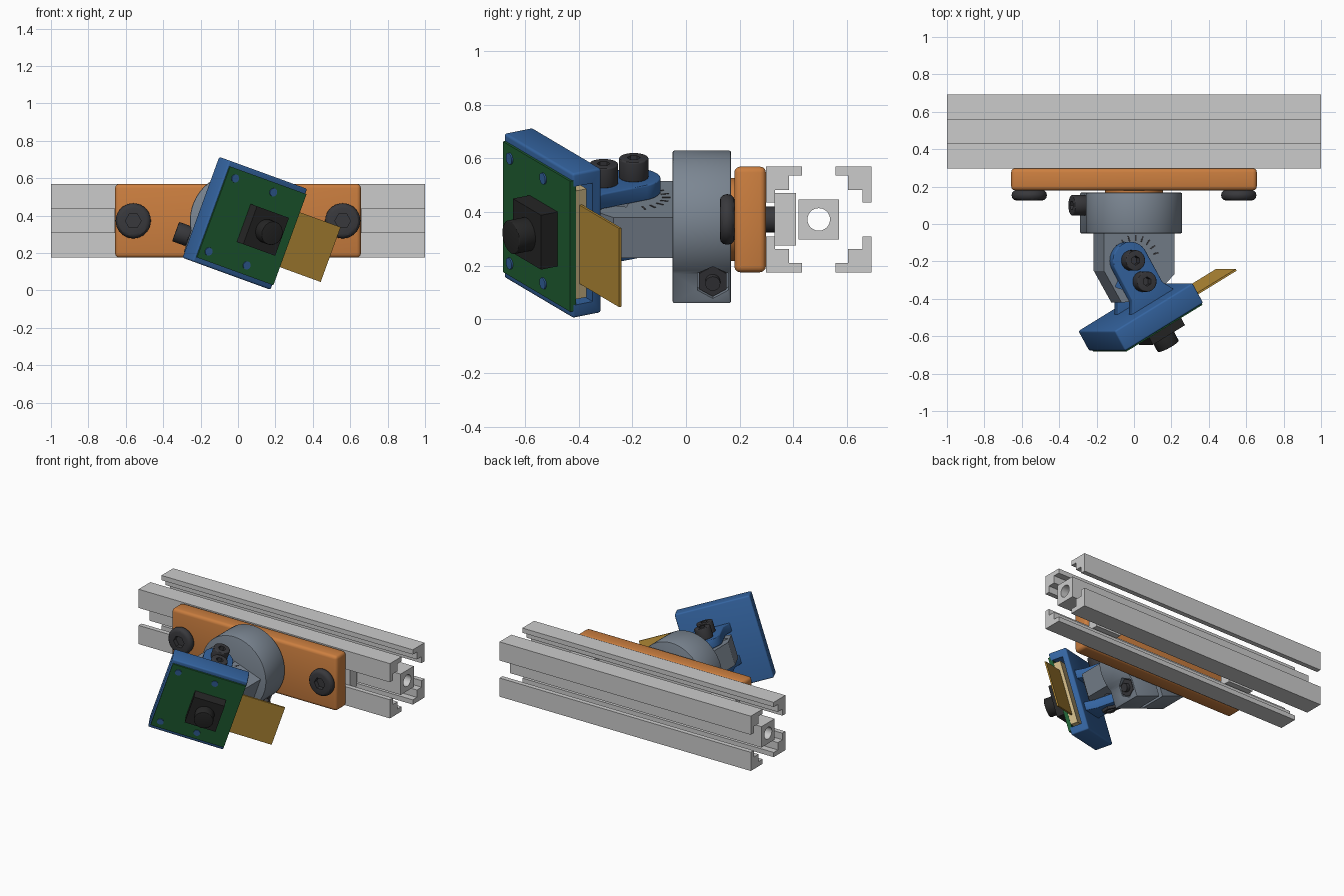
import bpy, bmesh
from math import sin, cos, pi, radians
from mathutils import Matrix, Vector

if "Cube" in bpy.data.objects:
    bpy.data.objects.remove(bpy.data.objects["Cube"])

ZC = 0.3725
ID = Matrix.Identity(4)
T = lambda x, y, z: Matrix.Translation((x, y, z))
R = lambda deg, ax: Matrix.Rotation(radians(deg), 4, ax)
# rolled frame of the clamp and arm, yawed frame of the camera head (x across, -y forward)
ROLL = T(0, 0, ZC) @ R(20, 'Y')
HEAD = ROLL @ T(-0.07, -0.195, 0) @ R(30, 'Z')
# profile planes: local z becomes world x, or world -y
ALONG_X = Matrix(((0, 0, 1, 0), (1, 0, 0, 0), (0, 1, 0, 0), (0, 0, 0, 1)))
ALONG_NY = R(90, 'X')


def mat(name, rgb):
    m = bpy.data.materials.new(name)
    m.diffuse_color = (*rgb, 1)
    m.use_nodes = True
    m.node_tree.nodes["Principled BSDF"].inputs["Base Color"].default_value = m.diffuse_color
    return m


ORANGE = mat("orange", (0.60, 0.21, 0.05))
BLUE = mat("blue", (0.035, 0.13, 0.36))
GREEN = mat("green", (0.015, 0.12, 0.035))
BLACK = mat("black", (0.02, 0.02, 0.02))
STEEL = mat("dark_steel", (0.04, 0.04, 0.045))
SLATE = mat("slate", (0.20, 0.24, 0.29))
TAN = mat("tan", (0.62, 0.48, 0.24))
GOLD = mat("gold", (0.50, 0.28, 0.04))
ALU = mat("aluminium", (0.53, 0.53, 0.55))


def circle(r, n=40, cx=0, cy=0):
    return [(cx + r * cos(2 * pi * i / n), cy + r * sin(2 * pi * i / n)) for i in range(n)]


def apply_mod(ob, kind, **props):
    m = ob.modifiers.new(kind, kind)
    for k, v in props.items():
        setattr(m, k, v)
    bpy.context.view_layer.objects.active = ob
    bpy.ops.object.modifier_apply(modifier=m.name)


def prism(name, pts, lo, hi, frame=ID, material=None, bevel=0, segs=3):
    bm = bmesh.new()
    face = bm.faces.new([bm.verts.new((x, y, lo)) for x, y in pts])
    ext = bmesh.ops.extrude_face_region(bm, geom=[face])
    bmesh.ops.translate(bm, vec=(0, 0, hi - lo),
                        verts=[g for g in ext["geom"] if isinstance(g, bmesh.types.BMVert)])
    bmesh.ops.transform(bm, matrix=frame, verts=bm.verts)
    bmesh.ops.recalc_face_normals(bm, faces=bm.faces)
    me = bpy.data.meshes.new(name)
    bm.to_mesh(me)
    bm.free()
    ob = bpy.data.objects.new(name, me)
    bpy.context.collection.objects.link(ob)
    if material:
        me.materials.append(material)
    if bevel:
        apply_mod(ob, 'BEVEL', width=bevel, segments=segs, limit_method='ANGLE', angle_limit=radians(40))
    smooth(ob)
    return ob


def smooth(ob):
    ob.data.shade_smooth()
    ob.data.set_sharp_from_angle(angle=radians(30))


def box(name, x, y, z, frame=ID, material=None, bevel=0):
    pts = [(x[0], y[0]), (x[1], y[0]), (x[1], y[1]), (x[0], y[1])]
    return prism(name, pts, z[0], z[1], frame, material, bevel)


def boolean(ob, other, op='DIFFERENCE'):
    other.hide_render = True
    apply_mod(ob, 'BOOLEAN', object=other, operation=op, solver='EXACT')
    bpy.data.objects.remove(other)
    smooth(ob)


def screw(name, frame, r, h, tail, shaft, bevel):
    # head grows along +z of the frame, shaft runs down, hex socket in the top
    head = prism(name + "_head", circle(r), 0, h, frame, STEEL, bevel)
    boolean(head, prism("socket", circle(r * 0.45, 6), h * 0.45, h + 0.1, frame))
    prism(name + "_shaft", circle(shaft, 24), -tail, 0.002, frame, STEEL)


# slotted rail: four lipped corners and a bored core
LIP = [(0.063, 0.197), (0.197, 0.197), (0.197, 0.063), (0.163, 0.063),
       (0.163, 0.11), (0.11, 0.11), (0.11, 0.163), (0.063, 0.163)]
YC = 0.495
for sy, ny in ((1, "back"), (-1, "front")):
    for sz, nz in ((1, "upper"), (-1, "lower")):
        prism(f"rail_{ny}_{nz}_corner", [(YC + sy * a, ZC + sz * b) for a, b in LIP], -1, 1, ALONG_X, ALU)
core = box("rail_core", (YC - 0.075, YC + 0.075), (ZC - 0.075, ZC + 0.075), (-1, 1), ALONG_X, ALU)
boolean(core, prism("bore", circle(0.042, 40, YC, ZC), -1.1, 1.1, ALONG_X))

# mounting plate with screws and slot nuts
box("mounting_plate", (-0.657, 0.657), (ZC - 0.197, ZC + 0.197), (-0.298, -0.18), ALONG_NY, ORANGE, 0.022)
prism("plate_turntable_boss", circle(0.155, 48), -0.19, -0.15, T(0, 0, ZC) @ ALONG_NY, ORANGE)
for side, sx in (("left", -1), ("right", 1)):
    f = T(sx * 0.56, 0.182, ZC) @ ALONG_NY
    screw(f"plate_screw_{side}", f, 0.094, 0.056, 0.16, 0.048, 0.025)
    box(f"slot_nut_{side}", (-0.1, 0.1), (-0.098, 0.098), (-0.228, -0.148), f, ALU)

# clamp: round disc squared off at the bottom, split, with a cross bolt
arc = [(0.257 * cos(radians(a)), 0.257 * sin(radians(a))) for a in range(-32, 213, 4)]
clamp = prism("roll_clamp", arc + [(-0.216, -0.256), (0.216, -0.256)], -0.168, 0.05,
              ROLL @ ALONG_NY, SLATE, 0.007, 2)
boolean(clamp, box("split", (-0.015, 0.015), (-0.3, -0.12), (-0.2, 0.03), ROLL @ ALONG_NY))
bolt = ROLL @ T(-0.216, 0.1, -0.168) @ R(-90, 'Y')
boolean(clamp, prism("nut_pocket", circle(0.067, 6), -0.5, -0.40, bolt))
screw("clamp_bolt", bolt, 0.055, 0.078, 0.455, 0.028, 0.006)
prism("clamp_nut", circle(0.06, 6), -0.43, -0.39, bolt, STEEL)

# arm tongue with curved adjustment slot and angle scale
arm = prism("tilt_arm", [(-0.2, -0.04), (-0.2, -0.25), (-0.1, -0.42), (0.02, -0.41), (0.1, -0.37),
                         (0.2, -0.27), (0.2, -0.04)], -0.08, 0.08, ROLL, SLATE)
angs = [radians(a) for a in range(-25, 81, 7)]
slot = [(-0.07 + 0.155 * sin(a), -0.195 - 0.155 * cos(a)) for a in angs]
slot += [(-0.07 + 0.108 * sin(a), -0.195 - 0.108 * cos(a)) for a in reversed(angs)]
boolean(arm, prism("slot", slot, -0.2, 0.2, ROLL))
for i in range(9):
    f = ROLL @ T(-0.02, -0.195, 0) @ R(-72 + 18 * i, 'Z')
    box(f"scale_mark_{i + 1}", (-0.004, 0.004), (0.105, 0.137), (0.07, 0.0815), f, STEEL)

# fork ears above and below the tongue
ear = [(0.1 * cos(radians(a)), 0.1 * sin(radians(a))) for a in range(0, 181, 9)]
ear += [(-0.1, -0.19), (-0.14, -0.262), (0.14, -0.262), (0.1, -0.19)]
for name, lo, hi in (("upper", 0.082, 0.142), ("lower", -0.142, -0.082)):
    prism(f"fork_ear_{name}", ear, lo, hi, HEAD, BLUE, 0.006)
for name, y in (("pivot", 0), ("lock", -0.13)):
    f = HEAD @ T(0, y, 0.14)
    screw(f"{name}_bolt", f, 0.055, 0.08, 0.31, 0.028, 0.006)
    prism(f"{name}_nut", circle(0.055, 6), -0.3, -0.25, f, STEEL)

# camera tray, open at the ribbon side
tray = box("camera_tray", (-0.314, 0.2), (-0.378, -0.254), (-0.287, 0.287), HEAD, BLUE, 0.01)
boolean(tray, box("cavity", (-0.285, 0.3), (-0.45, -0.292), (-0.235, 0.235), HEAD))
box("circuit_board", (-0.303, 0.198), (-0.388, -0.362), (-0.259, 0.259), HEAD, GREEN)
FWD = HEAD @ ALONG_NY
for i, (a, v) in enumerate([(a, v) for a in (-0.25, 0) for v in (-0.208, 0.208)]):
    prism(f"board_peg_{i + 1}", circle(0.022, 20, a, v), 0.28, 0.394, FWD, BLUE)

# camera module
box("sensor_block", (-0.105, 0.105), (-0.46, -0.386), (-0.108, 0.108), HEAD, BLACK)
prism("lens_barrel", circle(0.064), 0.455, 0.53, FWD, BLACK, 0.004)

# ribbon connector and cable
box("ribbon_connector", (0.09, 0.195), (-0.364, -0.315), (-0.215, 0.215), HEAD, TAN)
box("ribbon_cable", (0.16, 0.49), (-0.346, -0.336), (-0.156, 0.156), HEAD, GOLD)
